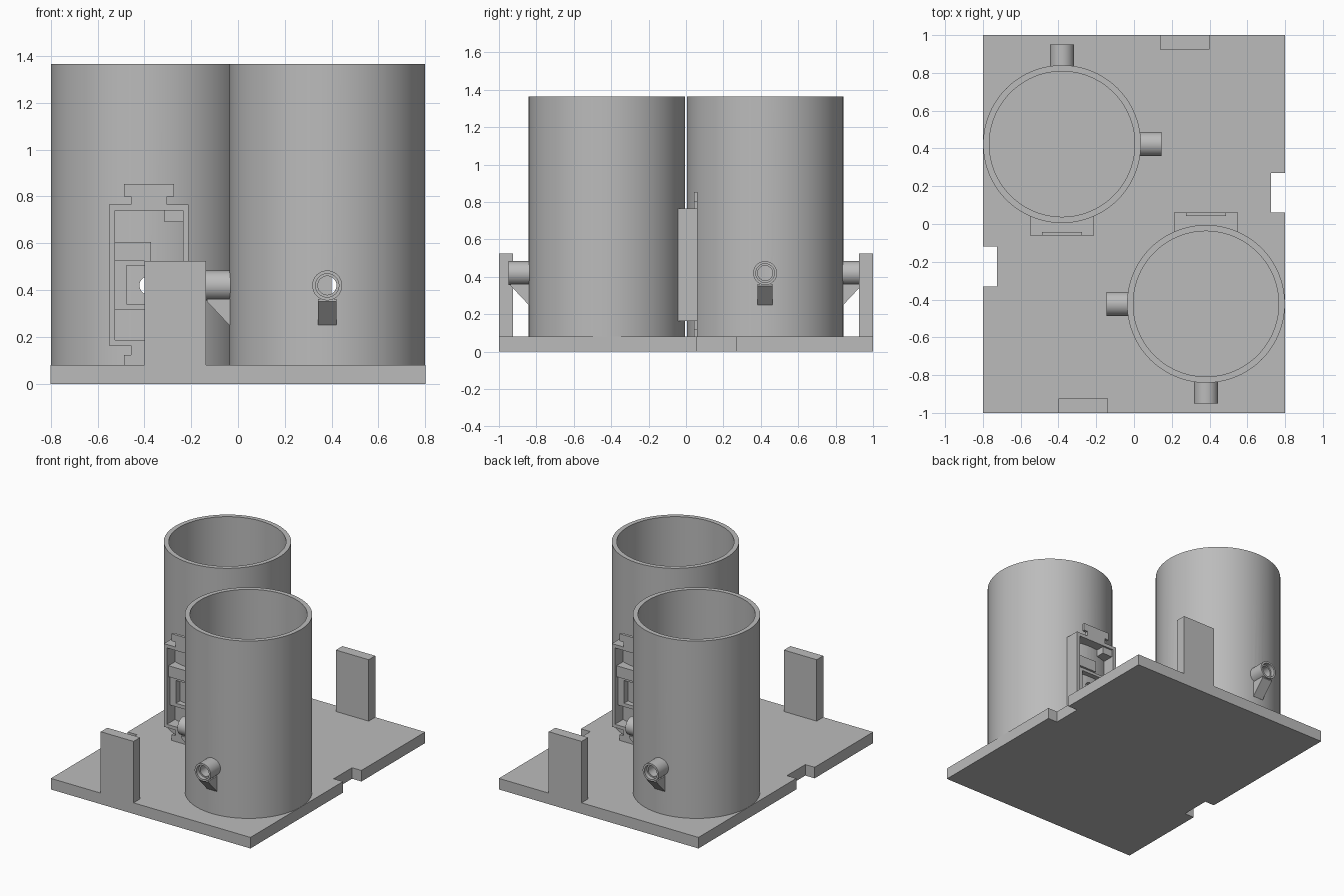
import bpy, bmesh
from math import pi, radians
from mathutils import Matrix

cube = bpy.data.objects.get("Cube")
if cube:
    bpy.data.objects.remove(cube, do_unlink=True)

grey = bpy.data.materials.new("matte_grey")
grey.use_nodes = True
grey.diffuse_color = (0.5, 0.5, 0.5, 1)
grey.node_tree.nodes["Principled BSDF"].inputs["Base Color"].default_value = (0.5, 0.5, 0.5, 1)

CX, CY, R, WALL = -0.381, 0.423, 0.418, 0.033
BASE, TOP, PORT_Z = 0.08, 1.365, 0.42
FACE = -0.062
parts = []


def finish(name, bm):
    bmesh.ops.recalc_face_normals(bm, faces=bm.faces)
    mesh = bpy.data.meshes.new(name)
    bm.to_mesh(mesh)
    bm.free()
    mesh.materials.append(grey)
    obj = bpy.data.objects.new(name, mesh)
    bpy.context.collection.objects.link(obj)
    return obj


def box(name, x, y, z):
    bm = bmesh.new()
    bmesh.ops.create_cube(bm, size=1)
    for v in bm.verts:
        for i, (lo, hi) in enumerate((x, y, z)):
            v.co[i] = lo if v.co[i] < 0 else hi
    return finish(name, bm)


def prism(name, points, move):
    """Extrude a closed polygon by a vector."""
    bm = bmesh.new()
    face = bm.faces.new([bm.verts.new(p) for p in points])
    new = bmesh.ops.extrude_face_region(bm, geom=[face])["geom"]
    bmesh.ops.translate(bm, vec=move, verts=[g for g in new if isinstance(g, bmesh.types.BMVert)])
    return finish(name, bm)


def rod(name, axis, start, end, radius, sides=32):
    """Cylinder along x, y or z, placed on the cup axis or the port axis."""
    centre = [CX, CY, PORT_Z]
    centre["xyz".index(axis)] = (start + end) / 2
    turn = {"x": Matrix.Rotation(pi / 2, 4, "Y"), "y": Matrix.Rotation(pi / 2, 4, "X"),
            "z": Matrix.Identity(4)}[axis]
    bm = bmesh.new()
    bmesh.ops.create_cone(bm, cap_ends=True, segments=sides, radius1=radius, radius2=radius,
                          depth=end - start, matrix=Matrix.Translation(centre) @ turn)
    return finish(name, bm)


def carve(obj, *cutters):
    for c in cutters:
        c.hide_render = True
        mod = obj.modifiers.new("cut", "BOOLEAN")
        mod.operation, mod.solver, mod.object = "DIFFERENCE", "EXACT", c
    bpy.context.view_layer.update()
    deps = bpy.context.evaluated_depsgraph_get()
    mesh = bpy.data.meshes.new_from_object(obj.evaluated_get(deps))
    obj.modifiers.clear()
    obj.data = mesh
    for c in cutters:
        bpy.data.objects.remove(c, do_unlink=True)
    return obj


def cup_cutter():
    return rod("cup_cutter", "z", 0, 2, R - WALL / 2, 80)


# Base plate with a cable notch in each long side
N = 0.725
prism("base_plate", [(-0.8, -1, 0), (0.8, -1, 0), (0.8, 0.06, 0), (N, 0.06, 0), (N, 0.27, 0),
                     (0.8, 0.27, 0), (0.8, 1, 0), (-0.8, 1, 0), (-0.8, -0.12, 0), (-N, -0.12, 0),
                     (-N, -0.33, 0), (-0.8, -0.33, 0)], (0, 0, BASE))

# Open cup with ports through its wall
cup = rod("cup", "z", BASE, TOP, R, 80)
parts.append(carve(cup, rod("bore", "z", BASE - 0.1, TOP + 0.1, R - WALL, 80),
                   rod("port_y", "y", -0.2, 1.1, 0.04), rod("port_x", "x", CX, 0.3, 0.04)))

# Spouts with stepped mouths, each on a wedge bracket
for axis, c in (("x", CX), ("y", CY)):
    wall, tip = c + R, c + R + 0.108
    spout = rod("spout_" + axis, axis, wall - 0.02, tip, 0.064)
    parts.append(carve(spout, rod("through", axis, c, tip + 0.1, 0.04),
                       rod("mouth", axis, tip - 0.03, tip + 0.1, 0.05)))
    low, high = 0.25, 0.362
    profile = [(wall - 0.01, low), (wall, low), (tip - 0.012, high - 0.01),
               (tip - 0.012, high), (wall - 0.01, high)]
    if axis == "x":
        wedge = prism("bracket_x", [(a, CY - 0.04, z) for a, z in profile], (0, 0.08, 0))
    else:
        wedge = prism("bracket_y", [(CX - 0.04, a, z) for a, z in profile], (0.08, 0, 0))
    parts.append(wedge)

# Socket frame on the cup wall, open at the front
frame = box("socket_frame", (CX - 0.17, CX + 0.17), (FACE, 0.08), (0.163, 0.765))
parts.append(carve(frame, box("opening", (CX - 0.145, CX + 0.145), (-0.2, 0.2), (0.187, 0.74)),
                   cup_cutter()))

# Fittings inside the socket
upper_bar = box("socket_bar", (CX - 0.147, CX + 0.01), (-0.045, 0.08), (0.525, 0.605))
corner = box("socket_corner_block", (CX + 0.066, CX + 0.147), (-0.05, 0.08), (0.69, 0.742))
port_block = box("socket_port_block", (CX - 0.147, CX + 0.147), (-0.03, 0.08), (0.315, 0.525))
carve(port_block, box("recess", (CX - 0.095, CX + 0.095), (-0.2, 0.2), (0.34, 0.505)))
for obj in (upper_bar, corner, port_block):
    parts.append(carve(obj, cup_cutter()))

# T-shaped mounting tongues above and below the frame
for name, neck, head in (("upper", (0.765, 0.8), (0.8, 0.853)), ("lower", (0.122, 0.163), (BASE, 0.122))):
    for part, half, z in (("neck", 0.077, neck), ("head", 0.107, head)):
        parts.append(box(f"{name}_tongue_{part}", (CX - half, CX + half), (FACE, FACE + 0.02), z))

# Upright end tab
parts.append(box("end_tab", (0.137, 0.4), (0.925, 1), (BASE, 0.525)))

# Repeat everything turned half way round
for obj in parts:
    twin = bpy.data.objects.new("front_" + obj.name, obj.data.copy())
    bpy.context.collection.objects.link(twin)
    twin.rotation_euler.z = pi
    obj.name = "back_" + obj.name

# Smooth the round parts, keeping edges sharp
bpy.ops.object.select_all(action="DESELECT")
for obj in bpy.context.collection.objects:
    if obj.type == "MESH" and ("cup" in obj.name or "spout" in obj.name):
        obj.select_set(True)
        bpy.context.view_layer.objects.active = obj
bpy.ops.object.shade_smooth_by_angle(angle=radians(30))
